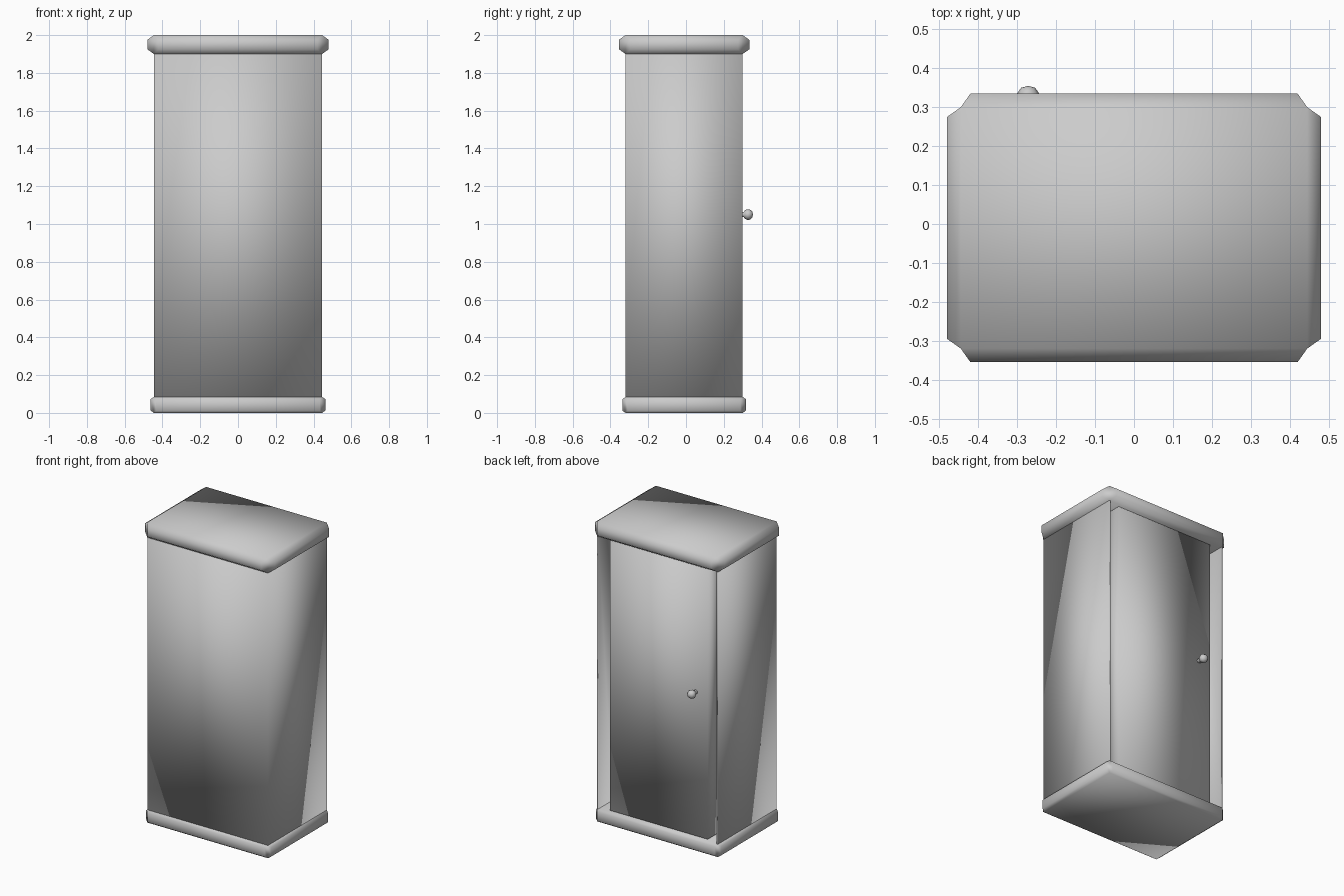
import bpy, bmesh, math
from mathutils import Matrix, Vector

if "Cube" in bpy.data.objects:
    bpy.data.objects.remove(bpy.data.objects["Cube"])

W, Y0, Y1 = 0.445, -0.32, 0.30      # cabinet half width, front and back planes


def box(bm, lo, hi):
    lo, hi = Vector(lo), Vector(hi)
    bmesh.ops.create_cube(bm, size=1, matrix=Matrix.Translation((lo + hi) / 2)
                          @ Matrix.Diagonal((*(hi - lo), 1)))
    bm.normal_update()


def finish(bm, name):
    bmesh.ops.recalc_face_normals(bm, faces=bm.faces)
    for f in bm.faces:
        f.smooth = True
    mesh = bpy.data.meshes.new(name)
    bm.to_mesh(mesh)
    bm.free()
    obj = bpy.data.objects.new(name, mesh)
    bpy.context.collection.objects.link(obj)
    return obj


# Slab whose four sides bulge outward as bevelled panels
def moulding(name, z0, z1, bulge):
    bm = bmesh.new()
    box(bm, (-W, Y0, z0), (W, Y1, z1))
    sides = [f for f in bm.faces if abs(f.normal.z) < 0.5]
    bmesh.ops.inset_individual(bm, faces=sides, thickness=bulge, depth=bulge)
    finish(bm, name)


moulding("base_moulding", 0.0, 0.085, 0.017)
moulding("top_moulding", 1.90, 2.0, 0.035)

# Cabinet body with a thin-walled opening on the door side
bm = bmesh.new()
box(bm, (-W, Y0, 0.07), (W, Y1, 1.915))
opening = [f for f in bm.faces if f.normal.y > 0.5]
bmesh.ops.inset_individual(bm, faces=opening, thickness=0.012, depth=0)
bmesh.ops.inset_individual(bm, faces=opening, thickness=0, depth=-0.15)
finish(bm, "cabinet_body")

# Door slab standing in the opening
bm = bmesh.new()
box(bm, (-0.36, 0.145, 0.09), (0.36, 0.285, 1.895))
finish(bm, "door")

# Door knob: lathed profile (radius, y)
profile = [(0.014, 0.28), (0.014, 0.306), (0.022, 0.312), (0.028, 0.323),
           (0.028, 0.336), (0.018, 0.350), (0.0, 0.355)]
bm = bmesh.new()
verts = [bm.verts.new((r, y, 0)) for r, y in profile]
edges = [bm.edges.new(p) for p in zip(verts, verts[1:])]
bmesh.ops.spin(bm, geom=verts + edges, cent=(0, 0, 0), axis=(0, 1, 0),
               angle=math.tau, steps=8)
bmesh.ops.remove_doubles(bm, verts=bm.verts, dist=1e-4)
finish(bm, "door_knob").location = (-0.272, 0, 1.05)
